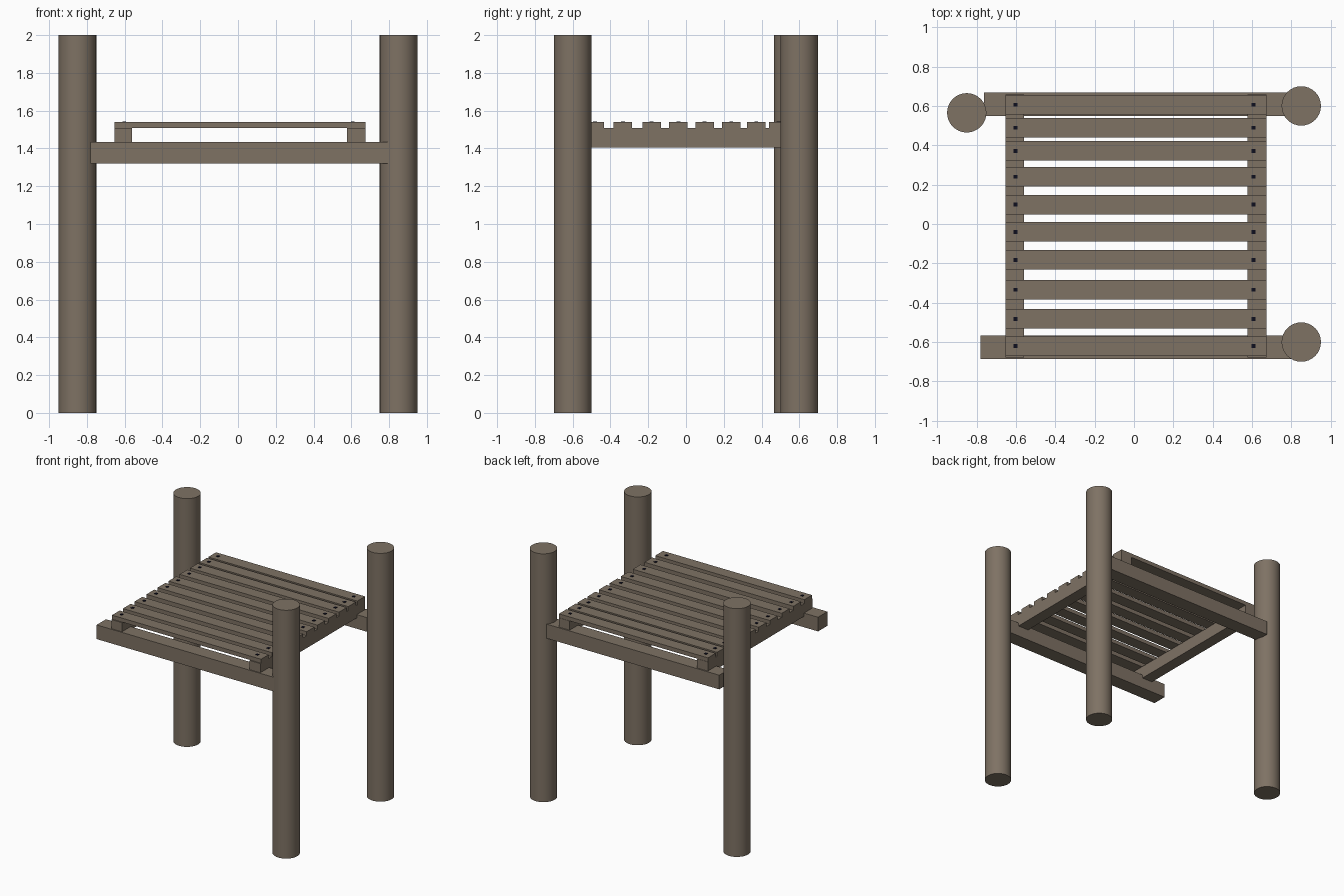
import bpy

if "Cube" in bpy.data.objects:
    bpy.data.objects.remove(bpy.data.objects["Cube"])


def material(name, rgb):
    m = bpy.data.materials.new(name)
    m.diffuse_color = (*rgb, 1)
    m.use_nodes = True
    m.node_tree.nodes["Principled BSDF"].inputs["Base Color"].default_value = m.diffuse_color
    return m


WOOD = material("weathered wood", (0.21, 0.168, 0.127))
IRON = material("dark iron", (0.004, 0.004, 0.012))


def box(name, x0, x1, y0, y1, z0, z1, mat=WOOD):
    bpy.ops.mesh.primitive_cube_add(
        size=1, location=((x0 + x1) / 2, (y0 + y1) / 2, (z0 + z1) / 2))
    o = bpy.context.object
    o.name = name
    o.scale = (x1 - x0, y1 - y0, z1 - z0)
    bpy.ops.object.transform_apply(location=False, rotation=False, scale=True)
    o.data.materials.append(mat)
    return o


# Three round posts
for name, x, y in (("back_left_post", -0.85, 0.565),
                   ("back_right_post", 0.85, 0.6),
                   ("front_right_post", 0.85, -0.6)):
    bpy.ops.mesh.primitive_cylinder_add(vertices=32, radius=0.1, depth=2,
                                        location=(x, y, 1))
    post = bpy.context.object
    post.name = name
    post.data.materials.append(WOOD)
    bpy.ops.object.shade_smooth_by_angle(angle=0.6)

# Cross beams carried by the posts
box("front_beam", -0.78, 0.85, -0.686, -0.567, 1.319, 1.433)
box("back_beam", -0.763, 0.85, 0.549, 0.667, 1.319, 1.433)

# Side rails resting on the beams
box("left_rail", -0.654, -0.56, -0.678, 0.657, 1.406, 1.507)
box("right_rail", 0.578, 0.674, -0.678, 0.657, 1.406, 1.507)

# Unevenly spaced deck slats, each with two square nails
slat_y = (0.606, 0.489, 0.372, 0.24, 0.098, -0.04, -0.182, -0.334, -0.482, -0.621)
for i, y in enumerate(slat_y, 1):
    box(f"slat_{i}", -0.654, 0.674, y - 0.049, y + 0.049, 1.507, 1.539)
    for side, x in (("left", -0.602), ("right", 0.608)):
        box(f"{side}_nail_{i}", x - 0.01, x + 0.01, y - 0.01, y + 0.01,
            1.53, 1.543, IRON)
